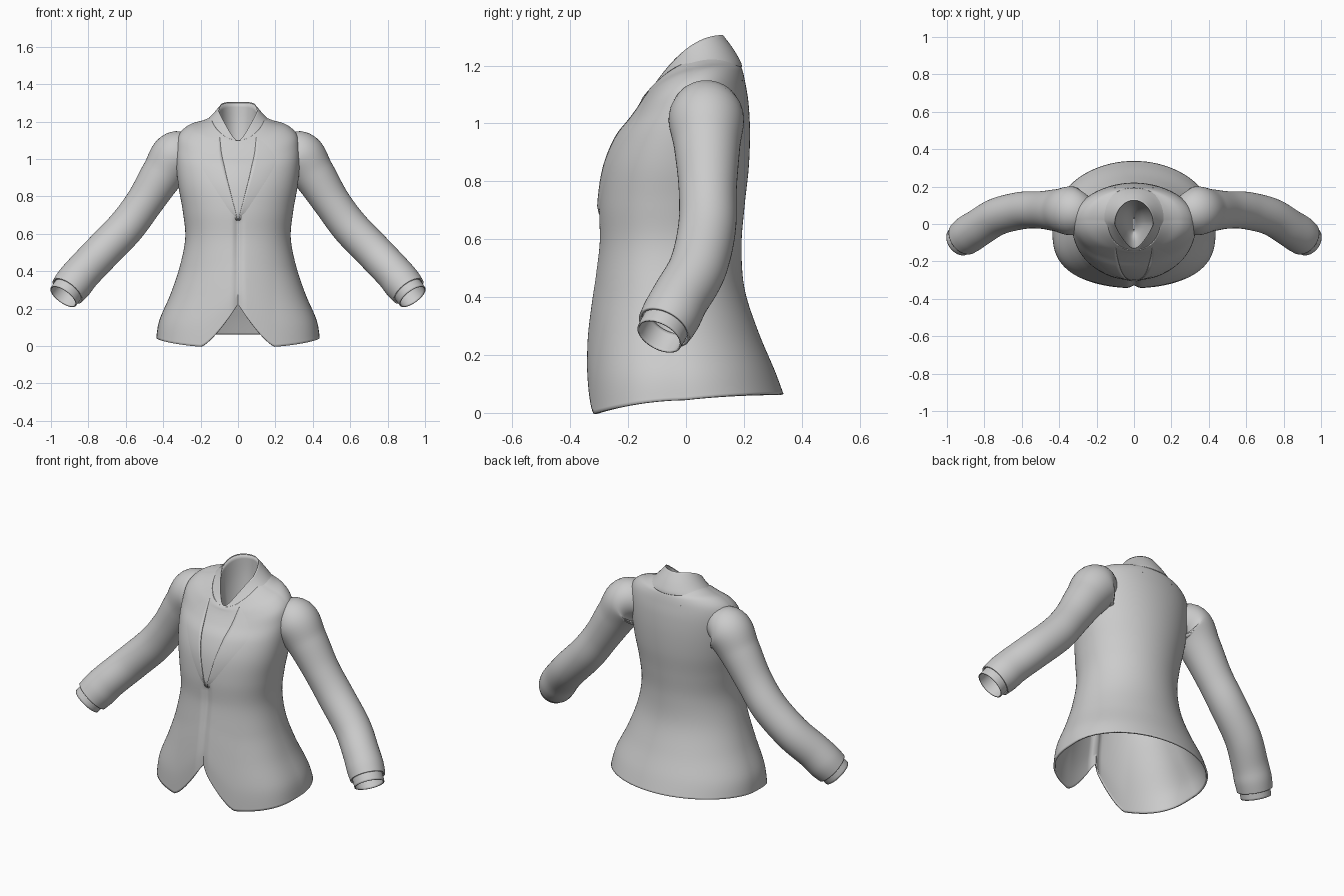
import bpy, bmesh, math
from mathutils import Vector
from mathutils.bvhtree import BVHTree

if "Cube" in bpy.data.objects:
    bpy.data.objects.remove(bpy.data.objects["Cube"])

grey = bpy.data.materials.new("grey_cloth")
grey.use_nodes = True
colour = (0.6, 0.6, 0.6, 1)
grey.diffuse_color = colour
grey.node_tree.nodes["Principled BSDF"].inputs["Base Color"].default_value = colour


def smooth_rows(rows, steps):
    """Catmull-Rom interpolation of rows of numbers."""
    rows = [Vector(r) for r in rows]
    out = []
    for i in range(len(rows) - 1):
        a, b, c = rows[max(i - 1, 0)], rows[i], rows[i + 1]
        d = rows[min(i + 2, len(rows) - 1)]
        for s in range(steps):
            t = s / steps
            out.append(0.5 * (2 * b + (c - a) * t + (2 * a - 5 * b + 4 * c - d) * t ** 2
                              + (3 * b - a - 3 * c + d) * t ** 3))
    return out + [rows[-1]]


def skin(rings, closed=True):
    """Faces between a list of point rings."""
    bm = bmesh.new()
    vs = [[bm.verts.new(p) for p in ring] for ring in rings]
    n = len(vs[0])
    for low, high in zip(vs, vs[1:]):
        for j in range(n if closed else n - 1):
            k = (j + 1) % n
            bm.faces.new((low[j], low[k], high[k], high[j]))
    return bm


def finish(name, bm, thickness=0.01, mirror=False):
    """Turn a skin into a smooth object with cloth thickness."""
    mesh = bpy.data.meshes.new(name)
    bm.to_mesh(mesh)
    bm.free()
    mesh.materials.append(grey)
    ob = bpy.data.objects.new(name, mesh)
    bpy.context.collection.objects.link(ob)
    mod = ob.modifiers.new("cloth", "SOLIDIFY")
    mod.thickness, mod.offset = thickness, -1
    if mirror:
        ob.modifiers.new("mirror", "MIRROR")
    bpy.ops.object.select_all(action="DESELECT")
    ob.select_set(True)
    bpy.context.view_layer.objects.active = ob
    bpy.ops.object.shade_smooth_by_angle(angle=math.radians(50))


def signed_distance(tree, p):
    """Distance to a skin, negative inside, and the nearest normal; mirrored in x."""
    q = Vector((abs(p.x), p.y, p.z))
    spot, normal, _, _ = tree.find_nearest(q)
    d = (q - spot).length * (1 if (q - spot).dot(normal) >= 0 else -1)
    return d, Vector((math.copysign(1, p.x) * normal.x, normal.y, normal.z))


def blend(bm, own, other, reach=0.17):
    """Fillet one skin into another and drop what lies hidden inside it."""
    hidden = []
    for v in bm.verts:
        d, _ = signed_distance(other, v.co)
        if d < -0.025:
            hidden.append(v)
        elif d < reach:
            for _ in range(6):
                da, na = signed_distance(own, v.co)
                db, nb = signed_distance(other, v.co)
                h = min(1, max(0, 0.5 + 0.5 * (db - da) / reach))
                f = db + (da - db) * h - reach * h * (1 - h)
                v.co -= (nb + (na - nb) * h).normalized() * f * 0.8
    bmesh.ops.delete(bm, geom=hidden, context="VERTS")


def oval(row, n=160, power=0.85, point=0.0):
    """Ring: front, side and back heights, half width, front and back y."""
    zf, zs, zb, hw, yf, yb = row[:6]
    ring = []
    for i in range(n):
        a = math.tau * i / n
        s, c = math.sin(a), -math.cos(a)
        z = zs + (zb - zf) / 2 * c + ((zb + zf) / 2 - zs) * c * c
        cc = math.copysign(abs(c) ** (power if c < 0 else 1), c)
        y = (yf + yb) / 2 + (yb - yf) / 2 * cc
        ring.append(Vector((hw * s * (1 - point * max(0, -c)), y, z)))
    return ring


def tube(rows, n=48, steps=8):
    """Rings across a path of x, y, z, radius."""
    rows = smooth_rows(rows, steps)
    rings = []
    for i, r in enumerate(rows):
        along = (rows[min(i + 1, len(rows) - 1)] - rows[max(i - 1, 0)]).to_3d().normalized()
        side = Vector((0, 1, 0))
        side = (side - along * side.dot(along)).normalized()
        up = along.cross(side)
        rings.append([r.to_3d() + r[3] * (side * math.cos(math.tau * j / n)
                                          + up * math.sin(math.tau * j / n)) for j in range(n)])
    return rings


# Jacket body, with the cutaway hem and the closing seam in front
body_rows = [
    (-0.012, 0.045, 0.065, 0.437, -0.343, 0.337),
    (0.12, 0.14, 0.15, 0.42, -0.34, 0.305),
    (0.28, 0.28, 0.28, 0.36, -0.327, 0.25),
    (0.43, 0.43, 0.43, 0.31, -0.312, 0.202),
    (0.58, 0.58, 0.58, 0.282, -0.3, 0.192),
    (0.72, 0.72, 0.72, 0.295, -0.3, 0.203),
    (0.85, 0.85, 0.85, 0.318, -0.283, 0.217),
    (0.95, 0.965, 0.97, 0.33, -0.245, 0.221),
    (1.01, 1.06, 1.07, 0.33, -0.2, 0.216),
    (1.05, 1.13, 1.14, 0.315, -0.172, 0.205),
    (1.075, 1.175, 1.18, 0.265, -0.157, 0.196),
    (1.09, 1.195, 1.2, 0.195, -0.15, 0.188),
    (1.1, 1.215, 1.225, 0.14, -0.142, 0.175),
]
body = []
for row in smooth_rows(body_rows, 6):
    ring = oval(row, power=0.85 - 0.25 * max(0, 1 - row[1] / 0.4))
    for p in ring:
        if p.y < 0:
            if p.z < 0.6:
                lift = 0.23 * max(0, 1 - abs(p.x) / 0.2) ** 1.3
                p.z += lift * (1 - p.z / 0.6)
            if p.z < 0.68:
                p.y += 0.016 * math.exp(-(p.x / 0.018) ** 2)
    body.append(ring)

# Sleeves, filleted into the armholes
sleeve_rows = [
    (0.22, 0.07, 1.02, 0.06), (0.32, 0.07, 1.025, 0.128), (0.405, 0.073, 0.917, 0.114),
    (0.5, 0.075, 0.77, 0.1), (0.6, 0.072, 0.635, 0.1), (0.73, 0.04, 0.5, 0.1),
    (0.83, -0.02, 0.395, 0.1), (0.877, -0.05, 0.338, 0.102), (0.911, -0.075, 0.295, 0.097),
]
body_skin, sleeve_skin = skin(body), skin(tube(sleeve_rows))
body_tree, sleeve_tree = BVHTree.FromBMesh(body_skin), BVHTree.FromBMesh(sleeve_skin)
blend(body_skin, body_tree, sleeve_tree)
blend(sleeve_skin, sleeve_tree, body_tree)
chest_tree = BVHTree.FromBMesh(body_skin)
finish("jacket_body", body_skin)
finish("sleeves", sleeve_skin, mirror=True)

# Narrower shirt cuffs
cuff_rows = [(0.885, -0.056, 0.328, 0.083), (0.911, -0.075, 0.295, 0.084), (0.934, -0.092, 0.264, 0.083)]
finish("cuffs", skin(tube(cuff_rows, steps=3)), thickness=0.006, mirror=True)

# Standing collar around the tilted neck opening, pointed in front (last value)
collar_rows = [
    (1.07, 1.187, 1.195, 0.19, -0.158, 0.194, 0),
    (1.08, 1.202, 1.215, 0.165, -0.153, 0.188, 0),
    (1.09, 1.227, 1.258, 0.135, -0.145, 0.163, 0.15),
    (1.1, 1.255, 1.305, 0.104, -0.132, 0.128, 0.45),
]
collar = [oval(r, 96, 1, r[6]) for r in smooth_rows(collar_rows, 4)]
finish("collar", skin(collar), thickness=0.004)

# Lining that closes the neck inside
lining_rows = [
    (1.095, 1.25, 1.3, 0.102, -0.13, 0.126, 0.45),
    (1.02, 1.1, 1.17, 0.09, -0.12, 0.12, 0.35),
    (0.9, 0.95, 1.0, 0.055, -0.08, 0.09, 0.2),
    (0.85, 0.87, 0.9, 0.003, -0.03, 0.03, 0),
]
lining = [oval(r, 48, 1, r[6]) for r in smooth_rows(lining_rows, 4)]
finish("neck_lining", skin(lining), thickness=0.003)

# Lapels that melt into the chest at the outer edge: height, inner x, outer x
lapel_rows = [(0.67, 0.002, 0.012), (0.8, 0.035, 0.115), (0.9, 0.06, 0.19),
              (0.97, 0.075, 0.235), (1.03, 0.088, 0.225), (1.09, 0.095, 0.19),
              (1.15, 0.1, 0.16)]
lapel = []
for z, inner, outer in smooth_rows(lapel_rows, 5):
    strip = []
    for i in range(9):
        x = inner + (outer - inner) * i / 8
        hit = chest_tree.ray_cast(Vector((x, -1, z)), Vector((0, 1, 0)))[0]
        raised = 0.009 * (1 - i / 8) * min(1, (1.15 - z) / 0.15)
        strip.append(Vector((x, hit.y + 0.002 - raised, z)))
    lapel.append(strip)
finish("lapels", skin(lapel, closed=False), thickness=0.005, mirror=True)
